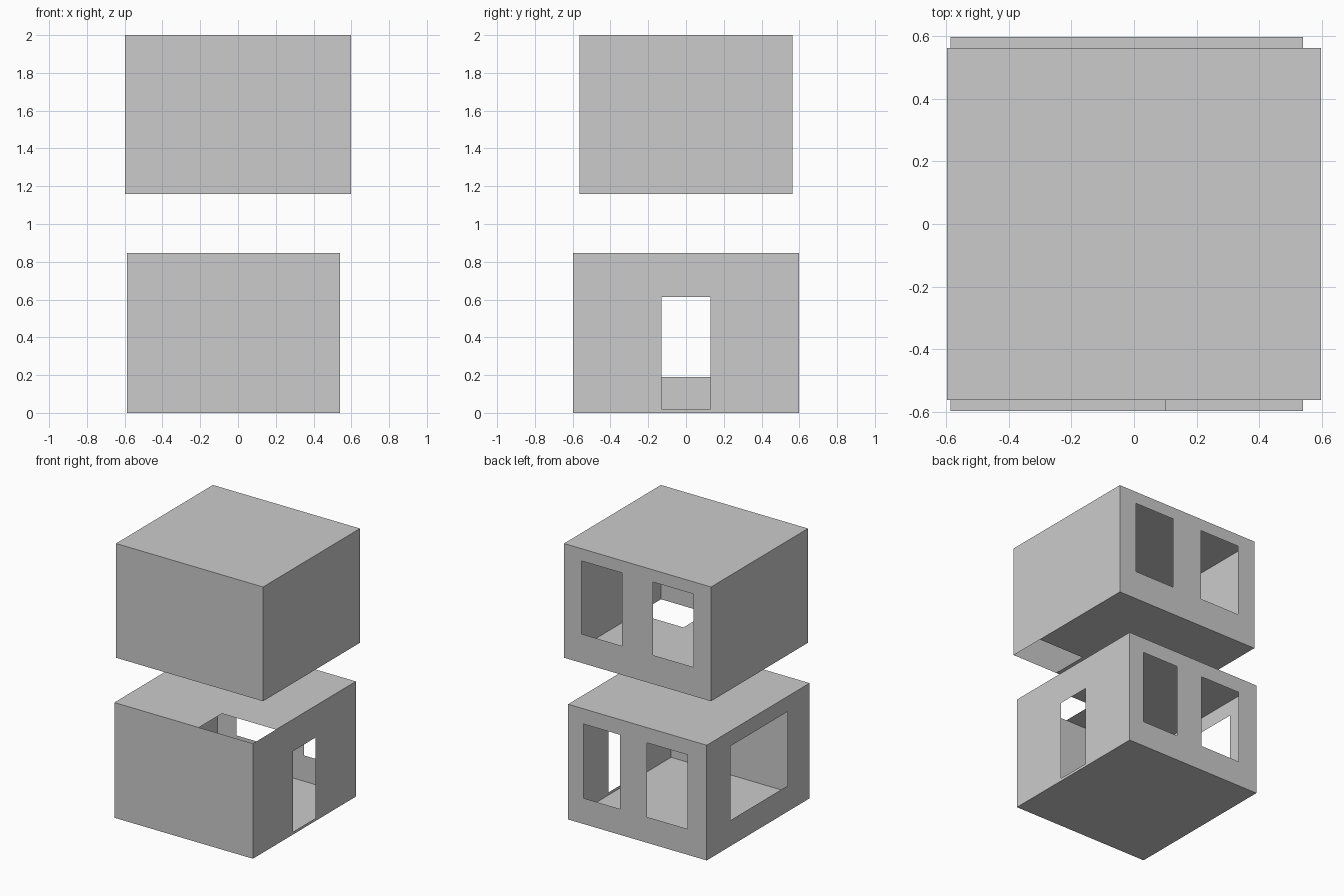
import bpy
import bmesh

if "Cube" in bpy.data.objects:
    bpy.data.objects.remove(bpy.data.objects["Cube"])


def panel(bm, axis, pos, u, v, holes=()):
    """Flat rectangle across one axis, leaving out rectangular holes (u0, u1, v0, v1)."""
    us = sorted({*u, *(h[0] for h in holes), *(h[1] for h in holes)})
    vs = sorted({*v, *(h[2] for h in holes), *(h[3] for h in holes)})

    def point(a, b):
        co = [a, b]
        co.insert(axis, pos)
        return bm.verts.new(co)

    for a0, a1 in zip(us, us[1:]):
        for b0, b1 in zip(vs, vs[1:]):
            ca, cb = (a0 + a1) / 2, (b0 + b1) / 2
            if not any(h[0] < ca < h[1] and h[2] < cb < h[3] for h in holes):
                bm.faces.new([point(a0, b0), point(a1, b0), point(a1, b1), point(a0, b1)])


def room(name, x, y, z, **holes):
    """Thin-walled box; holes are listed per side."""
    sides = {
        "left": (0, x[0], y, z), "right": (0, x[1], y, z),
        "front": (1, y[0], x, z), "back": (1, y[1], x, z),
        "floor": (2, z[0], x, y), "roof": (2, z[1], x, y),
    }
    bm = bmesh.new()
    for side, (axis, pos, u, v) in sides.items():
        first = len(bm.faces)
        panel(bm, axis, pos, u, v, holes.get(side, ()))
        # point every panel outward
        outward = 1 if side in ("right", "back", "roof") else -1
        bm.faces.ensure_lookup_table()
        bm.normal_update()
        for f in bm.faces[first:]:
            if f.normal[axis] * outward < 0:
                f.normal_flip()
    bmesh.ops.remove_doubles(bm, verts=bm.verts, dist=0.0005)
    mesh = bpy.data.meshes.new(name)
    bm.to_mesh(mesh)
    bm.free()
    obj = bpy.data.objects.new(name, mesh)
    bpy.context.collection.objects.link(obj)


# ground storey: door, large side window, two back windows, stairwell in ceiling
room("ground_storey", (-0.587, 0.54), (-0.598, 0.598), (0.0, 0.847),
     right=[(-0.13, 0.13, 0.02, 0.613)],
     left=[(-0.34, 0.32, 0.19, 0.735)],
     back=[(-0.43, -0.10, 0.19, 0.735), (0.12, 0.417, 0.19, 0.735)],
     roof=[(0.10, 0.54, -0.598, -0.33)])

# upper storey: two back windows, stairwell in floor
room("upper_storey", (-0.598, 0.598), (-0.563, 0.563), (1.16, 2.0),
     back=[(-0.455, -0.126, 1.373, 1.91), (0.126, 0.455, 1.373, 1.91)],
     floor=[(0.22, 0.598, -0.563, -0.285)])
